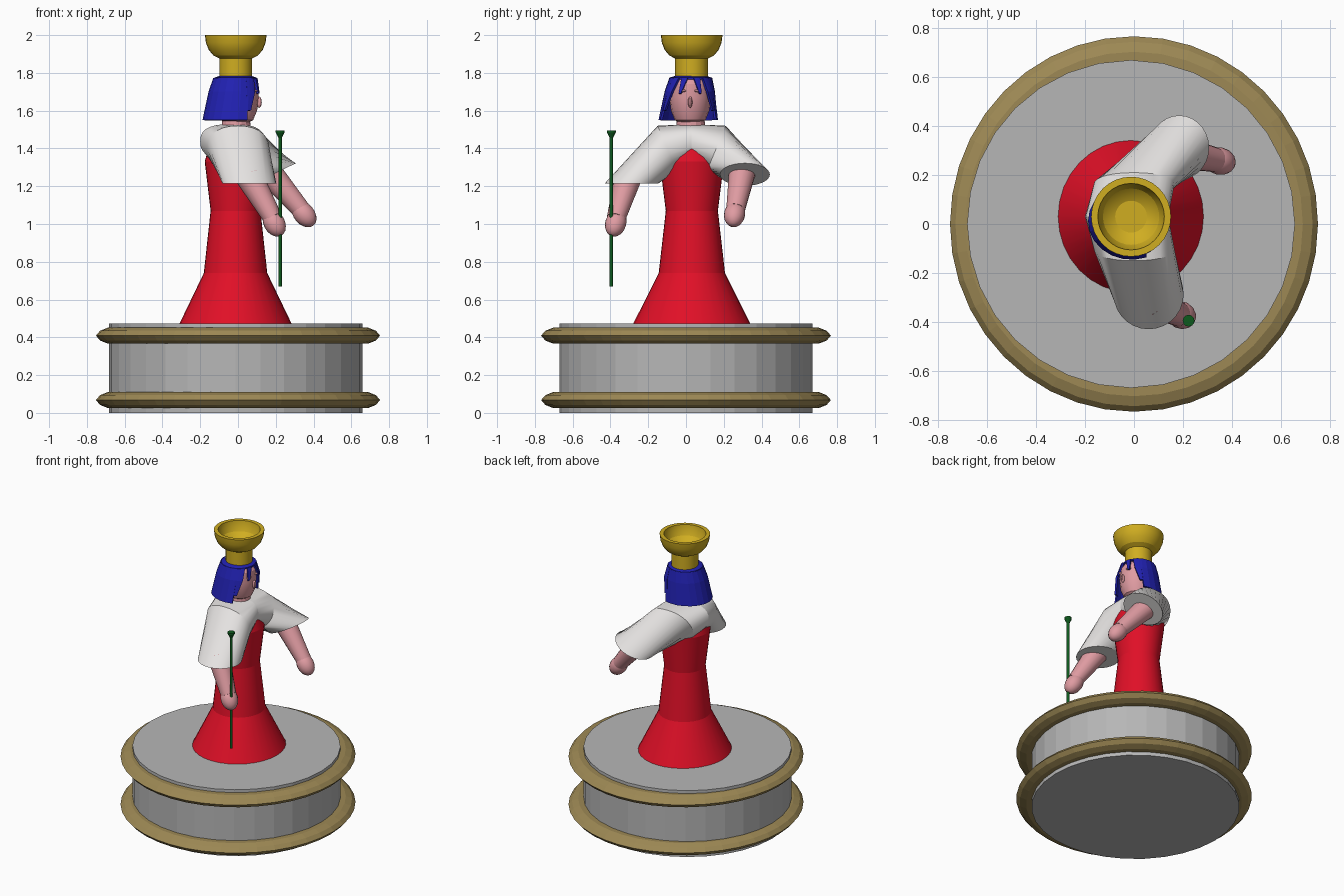
import bpy, bmesh, math
from mathutils import Vector, Matrix

if "Cube" in bpy.data.objects:
    bpy.data.objects.remove(bpy.data.objects["Cube"])


def mat(name, r, g, b):
    m = bpy.data.materials.new(name)
    m.diffuse_color = (r, g, b, 1)
    m.use_nodes = True
    m.node_tree.nodes["Principled BSDF"].inputs["Base Color"].default_value = m.diffuse_color
    return m


GREY = mat("stone grey", 0.47, 0.47, 0.47)
BRONZE = mat("bronze", 0.34, 0.25, 0.09)
RED = mat("dress red", 0.75, 0.005, 0.02)
WHITE = mat("sleeve white", 0.80, 0.78, 0.77)
SKIN = mat("skin pink", 0.74, 0.33, 0.36)
BLUE = mat("hair blue", 0.015, 0.015, 0.44)
GOLD = mat("gold", 0.63, 0.42, 0.015)
GREEN = mat("staff green", 0.004, 0.10, 0.012)


def finish(name, bm, material, smooth=None):
    bmesh.ops.recalc_face_normals(bm, faces=bm.faces[:])
    me = bpy.data.meshes.new(name)
    bm.to_mesh(me)
    bm.free()
    me.materials.append(material)
    ob = bpy.data.objects.new(name, me)
    bpy.context.collection.objects.link(ob)
    if smooth:
        bpy.context.view_layer.objects.active = ob
        ob.select_set(True)
        bpy.ops.object.shade_smooth_by_angle(angle=math.radians(smooth))
        ob.select_set(False)
    return ob


def loft(name, rings, material, smooth=None, closed=True, caps=True):
    """Skin a list of equal-length point rings."""
    bm = bmesh.new()
    vs = [[bm.verts.new(p) for p in r] for r in rings]
    n = len(rings[0])
    for a, b in zip(vs, vs[1:]):
        for i in range(n if closed else n - 1):
            j = (i + 1) % n
            bm.faces.new((a[i], a[j], b[j], b[i]))
    if caps:
        bm.faces.new(vs[0])
        bm.faces.new(vs[-1])
    return finish(name, bm, material, smooth)


def ring(c, u, v, n=28, power=1.0):
    c, u, v = Vector(c), Vector(u), Vector(v)

    def f(t):
        return math.copysign(abs(t) ** power, t)
    return [c + u * f(math.cos(2 * math.pi * i / n)) + v * f(math.sin(2 * math.pi * i / n))
            for i in range(n)]


def turned(name, cx, cy, profile, material, n=32, ratio=1.0, smooth=None):
    """Vertical lathe from (radius, z) pairs."""
    return loft(name, [ring((cx, cy, z), (r, 0, 0), (0, r * ratio, 0), n) for r, z in profile],
                material, smooth)


def rod(name, a, b, r0, r1, material, smooth=40):
    a, b = Vector(a), Vector(b)
    q = (b - a).to_track_quat('Z', 'Y')
    x, y = q @ Vector((1, 0, 0)), q @ Vector((0, 1, 0))
    return loft(name, [ring(a, x * r0, y * r0, 16), ring(b, x * r1, y * r1, 16)], material, smooth)


def ball(name, c, radii, material, axis=(0, 0, 1), smooth=40, seg=16, rows=10):
    bm = bmesh.new()
    m = (Matrix.Translation(c) @ Vector(axis).to_track_quat('Z', 'Y').to_matrix().to_4x4()
         @ Matrix.Diagonal((*radii, 1)))
    bmesh.ops.create_uvsphere(bm, u_segments=seg, v_segments=rows, radius=1, matrix=m)
    return finish(name, bm, material, smooth)


# Round plinth with two flattened rings
turned("plinth", -0.012, 0, [(0.67, 0), (0.67, 0.472)], GREY)
for label, z in (("lower", 0.068), ("upper", 0.409)):
    prof = [(0.60, -0.042), (0.69, -0.042), (0.73, -0.026), (0.752, 0),
            (0.73, 0.026), (0.69, 0.042), (0.60, 0.042)]
    turned(label + "_ring", 0, 0, [(r, z + d) for r, d in prof], BRONZE, 40, 1.02)

# Flared dress
turned("dress", -0.013, 0.031, [(0.298, 0.47), (0.168, 0.74), (0.132, 1.07),
                                (0.163, 1.33), (0.14, 1.42), (0.09, 1.47)],
       RED, 32, 1.045, smooth=12)

# Wide sleeves: middle of the chest, shoulder, open cuff
SLEEVES = {
    "near": [((-0.03, 0.03, 1.437), (0.17, 0, 0), (0, 0, 0.092), 0.75),
             ((0.0, -0.10, 1.40), (0.165, 0, 0), (0, -0.05, 0.12), 0.9),
             ((0.06, -0.288, 1.215), (0.143, 0, 0), (0, -0.142, 0.0), 1.0)],
    "far": [((-0.03, 0.03, 1.437), (0.17, 0, 0), (0, 0, 0.092), 0.75),
            ((0.0, 0.16, 1.40), (0.165, 0, 0), (0, 0.05, 0.12), 0.9),
            ((0.185, 0.312, 1.262), (0.122, 0, 0.06), (0, 0.132, 0.0), 1.0)],
}
for side, rows in SLEEVES.items():
    loft(side + "_sleeve", [ring(c, u, v, 28, p) for c, u, v, p in rows], WHITE, 30)

# Forearms and hands
ARMS = {
    "near": ((0.06, -0.305, 1.25), (0.185, -0.37, 1.03), (0.192, -0.372, 1.005)),
    "far": ((0.15, 0.30, 1.29), (0.335, 0.262, 1.075), (0.35, 0.257, 1.052)),
}
for side, (elbow, wrist, hand) in ARMS.items():
    rod(side + "_forearm", elbow, wrist, 0.073, 0.05, SKIN)
    ball(side + "_hand", hand, (0.056, 0.056, 0.078), SKIN, Vector(wrist) - Vector(elbow))

# Staff with a flared tip
turned("staff", 0.223, -0.395, [(0.009, 0.67), (0.009, 1.455), (0.024, 1.485), (0.024, 1.495)],
       GREEN, 12)

# Neck, head and face relief
turned("neck", -0.01, 0.025, [(0.08, 1.49), (0.07, 1.58)], SKIN, 16)
turned("head", -0.005, 0.022, [(0.05, 1.53), (0.085, 1.55), (0.106, 1.60), (0.115, 1.67),
                               (0.11, 1.74), (0.085, 1.775)], SKIN, 16, 0.96, smooth=25)
ball("nose", (0.112, 0.022, 1.645), (0.014, 0.012, 0.03), SKIN, seg=8, rows=6)
for s in (-1, 1):
    ball("brow", (0.098, 0.022 + s * 0.04, 1.705), (0.012, 0.022, 0.008), SKIN, seg=8, rows=6)


# Hair: shell round the back, front locks and a cap
def arc(z, cx, cy, rx, ry, a0, a1, n):
    return [Vector((cx + rx * math.cos(a), cy + ry * math.sin(a), z)) for a in
            (math.radians(a0 + (a1 - a0) * i / n) for i in range(n + 1))]


def hair(name, rows, n):
    ob = loft(name, [arc(*r, n) for r in rows], BLUE, closed=False, caps=False)
    mod = ob.modifiers.new("thickness", 'SOLIDIFY')
    mod.thickness = 0.012
    mod.offset = 0


hair("back_hair", [(1.772, -0.013, 0.025, 0.112, 0.108, 58, 302),
                   (1.70, -0.012, 0.02, 0.138, 0.128, 62, 298),
                   (1.55, -0.01, 0.012, 0.172, 0.152, 70, 290)], 14)
for s in (-1, 1):
    hair("side_lock", [(1.772, -0.013, 0.025, 0.112, 0.108, s * 34, s * 62),
                       (1.70, -0.010, 0.02, 0.138, 0.128, s * 45, s * 66),
                       (1.60, -0.01, 0.015, 0.152, 0.142, s * 60, s * 72)], 3)
    hair("brow_lock", [(1.772, -0.013, 0.025, 0.112, 0.108, s * 8, s * 26),
                       (1.69, -0.005, 0.022, 0.125, 0.118, s * 24, s * 30)], 2)
turned("hair_cap", -0.013, 0.025, [(0.112, 1.765), (0.112, 1.775), (0.08, 1.785)], BLUE, 16)

# Gold headdress: drum and hollow bowl
turned("headdress_drum", -0.012, 0.03, [(0.087, 1.76), (0.087, 1.89)], GOLD, 24, smooth=20)
turned("headdress_bowl", -0.012, 0.03,
       [(0.087, 1.876), (0.118, 1.892), (0.143, 1.922), (0.158, 1.96), (0.163, 2.0),
        (0.136, 2.0), (0.131, 1.965), (0.115, 1.932), (0.092, 1.91), (0.065, 1.897)],
       GOLD, 32, smooth=20)
